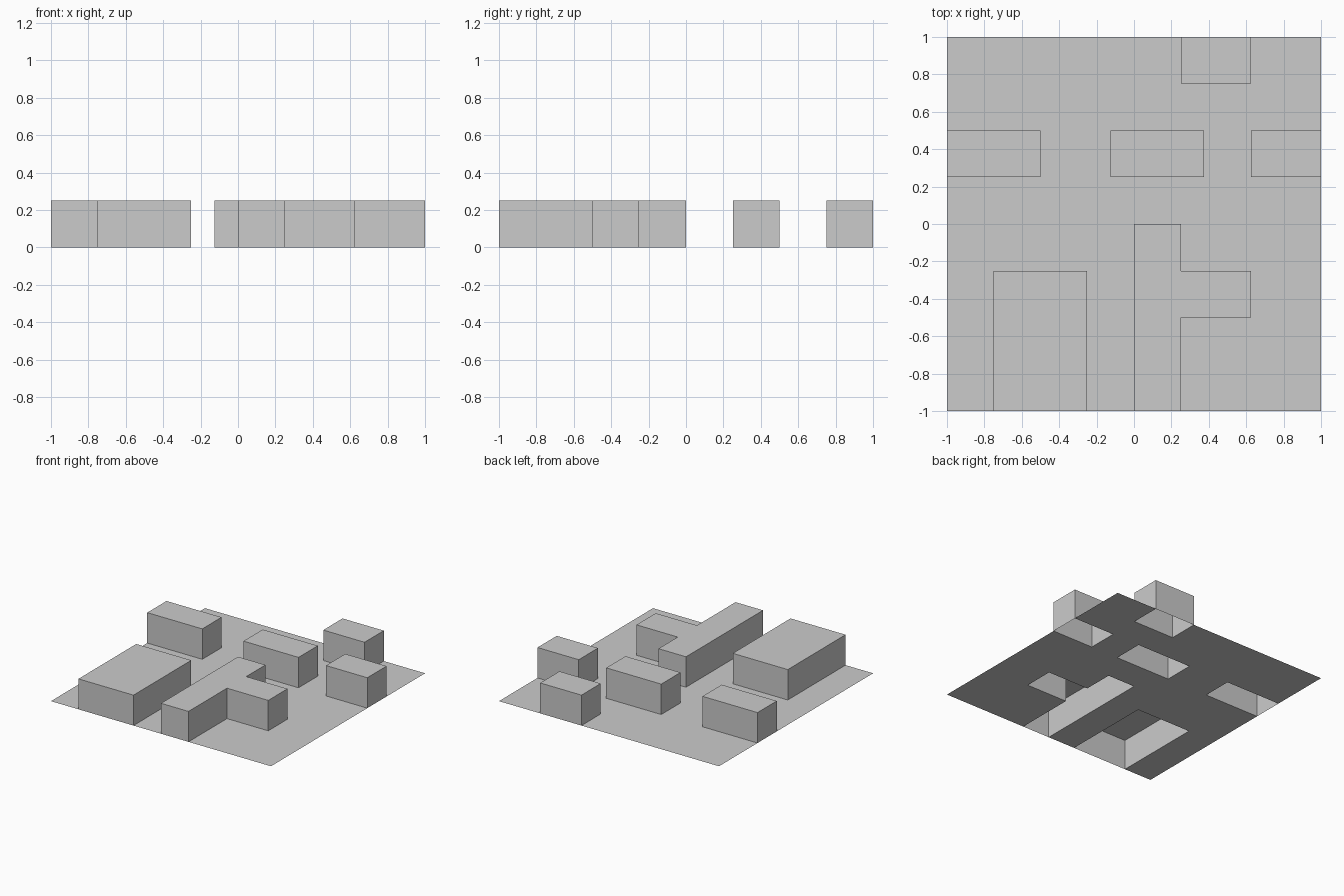
import bpy
import bmesh

if "Cube" in bpy.data.objects:
    bpy.data.objects.remove(bpy.data.objects["Cube"])

HEIGHT = 0.25


def rect(x0, x1, y0, y1):
    return [(x0, y0), (x1, y0), (x1, y1), (x0, y1)]


def finish(name, bm):
    mesh = bpy.data.meshes.new(name)
    bm.to_mesh(mesh)
    bm.free()
    bpy.context.collection.objects.link(bpy.data.objects.new(name, mesh))


def block(name, outline):
    """Hollow block, open underneath, raised from a counter-clockwise outline."""
    bm = bmesh.new()
    low = [bm.verts.new((x, y, 0)) for x, y in outline]
    high = [bm.verts.new((x, y, HEIGHT)) for x, y in outline]
    for i in range(len(low)):
        j = (i + 1) % len(low)
        bm.faces.new((low[i], low[j], high[j], high[i]))
    bm.faces.new(high)
    finish(name, bm)


# Rectangular blocks: x0, x1, y0, y1
blocks = {
    "back_block": (0.25, 0.625, 0.75, 1),
    "left_block": (-1, -0.5, 0.25, 0.5),
    "middle_block": (-0.125, 0.375, 0.25, 0.5),
    "right_block": (0.625, 1, 0.25, 0.5),
    "wide_front_block": (-0.75, -0.25, -1, -0.25),
}
for name, bounds in blocks.items():
    block(name, rect(*bounds))

# Long block with a side wing
block("winged_block", [(0, -1), (0.25, -1), (0.25, -0.5), (0.625, -0.5),
                       (0.625, -0.25), (0.25, -0.25), (0.25, 0), (0, 0)])

# Thin ground sheet, open beneath every block
openings = list(blocks.values()) + [(0, 0.25, -1, 0), (0.25, 0.625, -0.5, -0.25)]


def covered(face):
    c = face.calc_center_median()
    return any(x0 < c.x < x1 and y0 < c.y < y1 for x0, x1, y0, y1 in openings)


bm = bmesh.new()
bmesh.ops.create_grid(bm, x_segments=16, y_segments=16, size=1)
bmesh.ops.delete(bm, geom=[f for f in bm.faces if covered(f)], context='FACES')
finish("ground_sheet", bm)
